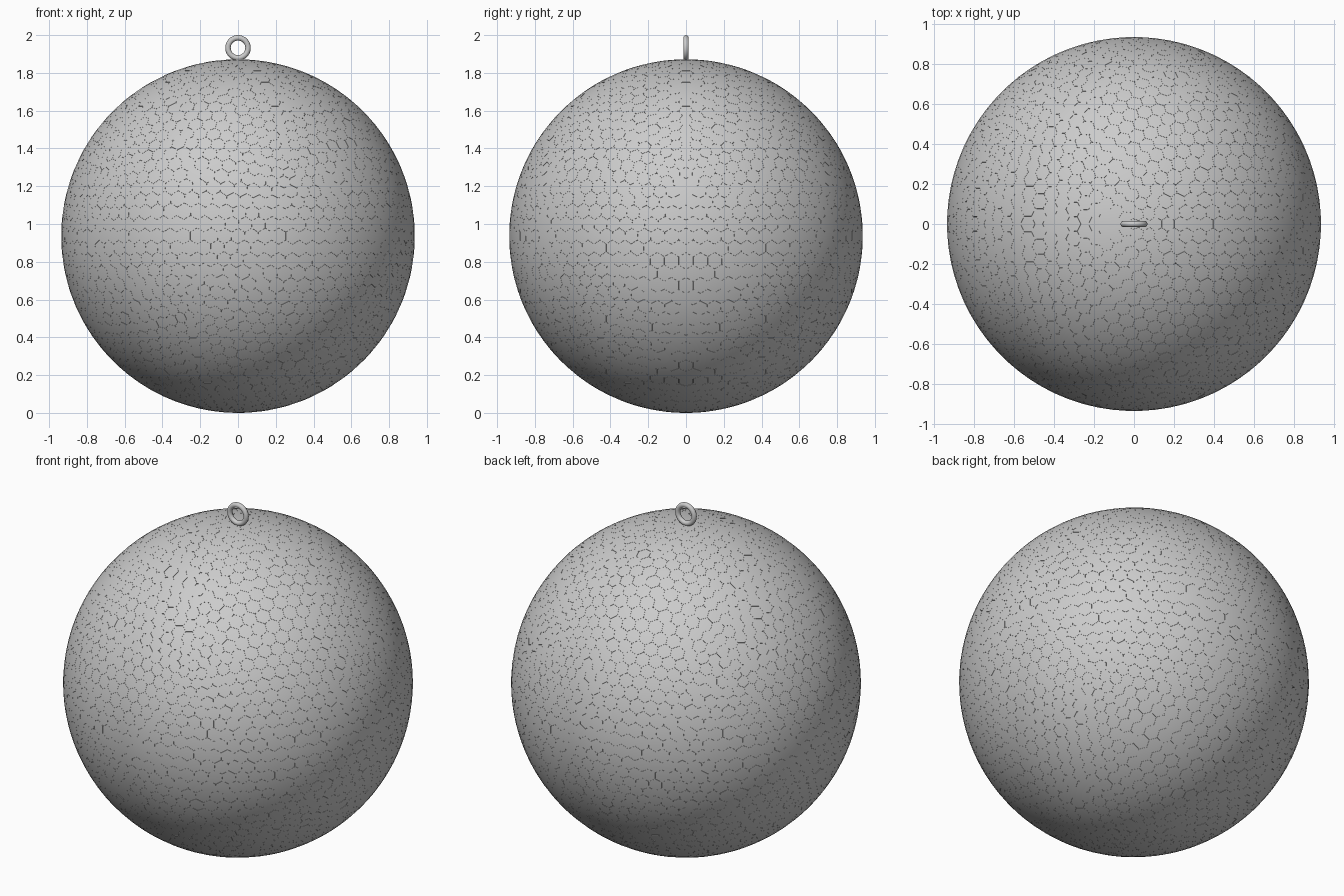
import bpy, bmesh, math
from mathutils import Vector

if "Cube" in bpy.data.objects:
    bpy.data.objects.remove(bpy.data.objects["Cube"])

R = 0.936          # outer radius of the ball
DEPTH = 0.008      # groove depth
GAP = 0.0012       # half groove width
CENTRE = Vector((0, 0, R))

# Ball: the dual of an icosphere gives hexagons with twelve pentagons
src = bmesh.new()
bmesh.ops.create_icosphere(src, subdivisions=5, radius=1.0)
src.faces.ensure_lookup_table()
src.faces.index_update()

bm = bmesh.new()
corners = [bm.verts.new(f.calc_center_median().normalized() * (R - DEPTH)) for f in src.faces]
for v in src.verts:
    n = v.co.normalized()
    a = n.orthogonal().normalized()
    b = n.cross(a)
    ring = sorted(v.link_faces, key=lambda f: math.atan2(
        f.calc_center_median().dot(b), f.calc_center_median().dot(a)))
    bm.faces.new([corners[f.index] for f in ring])
src.free()

# Raise every tile out of the groove floor
tiles = bm.faces[:]
bmesh.ops.inset_individual(bm, faces=tiles, thickness=GAP, use_even_offset=True)
bmesh.ops.inset_individual(bm, faces=tiles, thickness=0.0, depth=DEPTH)
for f in tiles:
    for v in f.verts:
        v.co = v.co.normalized() * R

# Round shading on tiles and groove floor, flat groove walls
bm.normal_update()
normals = []
for f in bm.faces:
    f.smooth = True
    facing = f.normal.dot(f.calc_center_median().normalized()) > 0.7
    for loop in f.loops:
        normals.append(loop.vert.co.normalized() if facing else f.normal.copy())

mesh = bpy.data.meshes.new("tiled_ball")
bm.to_mesh(mesh)
bm.free()
mesh.normals_split_custom_set(normals)
ball = bpy.data.objects.new("tiled_ball", mesh)
ball.location = CENTRE
bpy.context.collection.objects.link(ball)

# Hanging ring on top
bpy.ops.mesh.primitive_torus_add(
    major_radius=0.053, minor_radius=0.0145, major_segments=48, minor_segments=16,
    location=(0, 0, 1.9325), rotation=(math.pi / 2, 0, 0))
loop_obj = bpy.context.object
loop_obj.name = "hanging_ring"
bpy.ops.object.shade_smooth()
